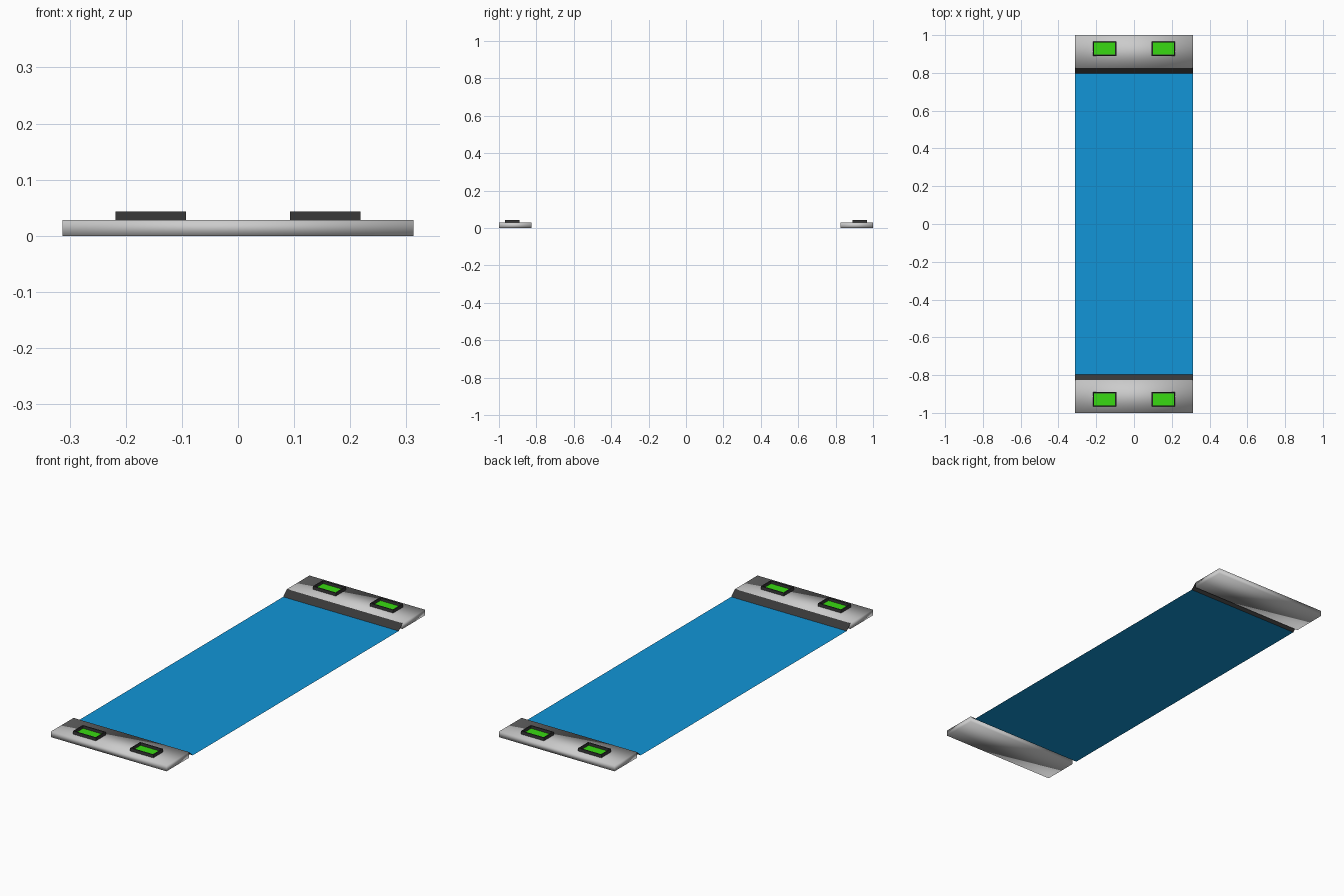
import bpy, bmesh

if "Cube" in bpy.data.objects:
    bpy.data.objects.remove(bpy.data.objects["Cube"])

def material(name, rgb):
    m = bpy.data.materials.new(name)
    m.diffuse_color = (*rgb, 1)
    m.use_nodes = True
    m.node_tree.nodes["Principled BSDF"].inputs["Base Color"].default_value = m.diffuse_color
    return m

BLUE = material("blue", (0.006, 0.30, 0.68))
DARK = material("dark", (0.04, 0.04, 0.04))
GREEN = material("green", (0.04, 0.70, 0.006))

def finish(name, bm, mat=None, smooth=False):
    me = bpy.data.meshes.new(name)
    bm.to_mesh(me)
    bm.free()
    ob = bpy.data.objects.new(name, me)
    bpy.context.collection.objects.link(ob)
    if mat:
        me.materials.append(mat)
    for p in me.polygons:
        p.use_smooth = smooth
    return ob

def box(name, lo, hi, mat=None, smooth=False, recess=None):
    bm = bmesh.new()
    bmesh.ops.create_cube(bm, size=1)
    for v in bm.verts:
        v.co = [(a + b) / 2 + c * (b - a) for a, b, c in zip(lo, hi, v.co)]
    if recess:
        # inset the top face, then sink it to leave a raised rim
        wall, depth = recess
        bm.normal_update()
        top = max(bm.faces, key=lambda f: f.calc_center_median().z)
        bmesh.ops.inset_region(bm, faces=[top], thickness=wall)
        res = bmesh.ops.extrude_discrete_faces(bm, faces=[top])
        for v in res["faces"][0].verts:
            v.co.z -= depth
    return finish(name, bm, mat, smooth)

def quad(name, pts, mat):
    bm = bmesh.new()
    f = bm.faces.new([bm.verts.new(p) for p in pts])
    f.normal_update()
    if f.normal.z < 0:
        f.normal_flip()
    return finish(name, bm, mat)

W = 0.313    # half width
H = 0.028    # end plate height
Y_IN, Y_SHEET = 0.826, 0.797

# Thin blue sheet between the ends
quad("blue_deck", [(-W, -Y_SHEET, 0.001), (W, -Y_SHEET, 0.001),
                   (W, Y_SHEET, 0.001), (-W, Y_SHEET, 0.001)], BLUE)

for end, s in (("front", -1), ("back", 1)):
    # Softly shaded end plate
    y0, y1 = sorted((s * Y_IN, s))
    box(end + "_end_plate", (-W, y0, 0), (W, y1, H), smooth=True)
    # Dark sloping strip from the sheet up to the plate
    quad(end + "_dark_slope", [(-W, s * Y_SHEET, 0.001), (W, s * Y_SHEET, 0.001),
                               (W, s * Y_IN, H), (-W, s * Y_IN, H)], DARK)
    # Framed green lights
    y0, y1 = sorted((s * 0.89, s * 0.967))
    for side, t in (("left", -1), ("right", 1)):
        x0, x1 = sorted((t * 0.093, t * 0.218))
        box(f"{end}_{side}_light_frame", (x0, y0, H - 0.002), (x1, y1, 0.043),
            DARK, recess=(0.007, 0.014))
        quad(f"{end}_{side}_green_light",
             [(x0 + .007, y0 + .007, 0.031), (x1 - .007, y0 + .007, 0.031),
              (x1 - .007, y1 - .007, 0.031), (x0 + .007, y1 - .007, 0.031)], GREEN)
